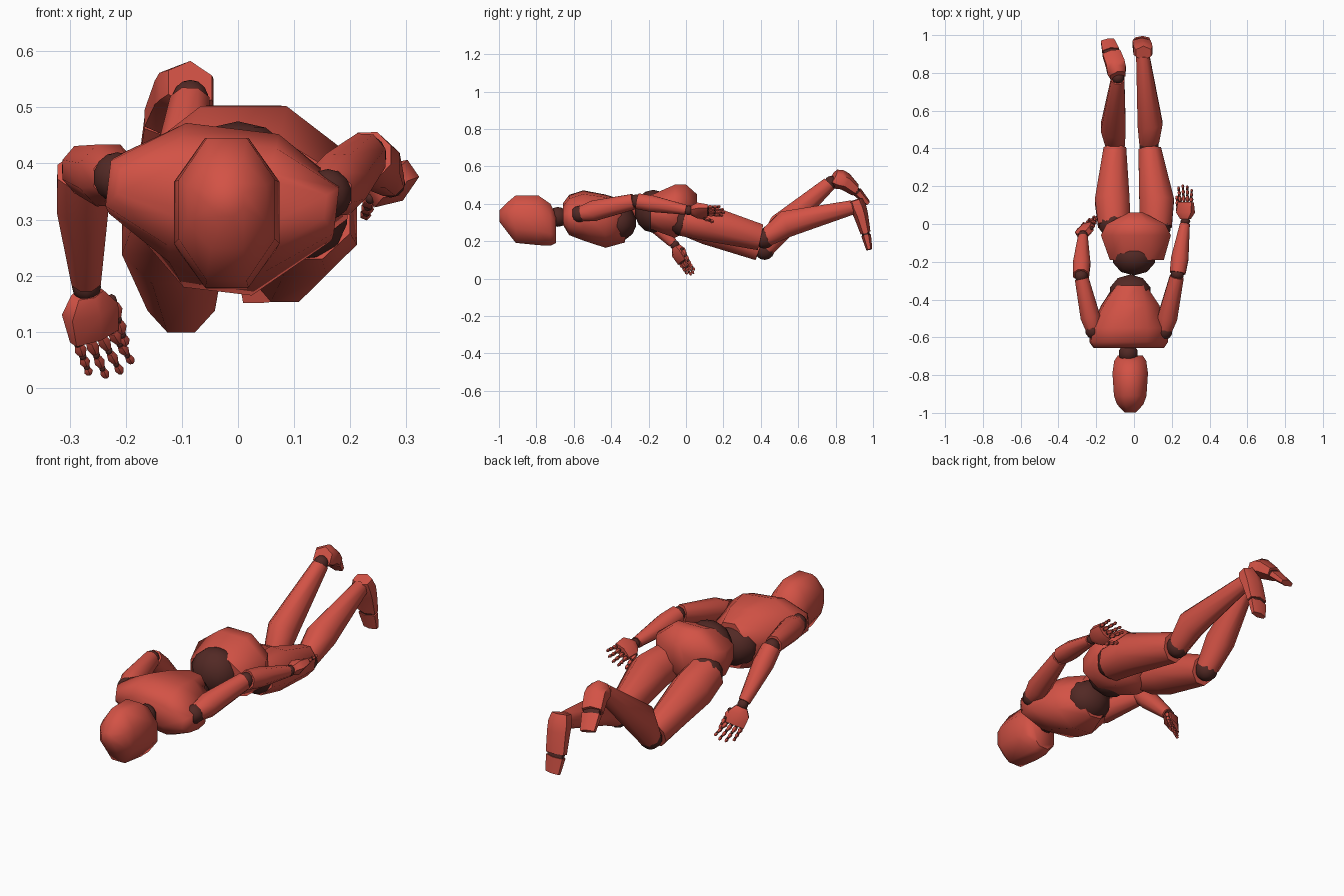
import bpy, bmesh, math
from mathutils import Vector

cube = bpy.data.objects.get("Cube")
if cube:
    bpy.data.objects.remove(cube, do_unlink=True)


def material(name, color):
    m = bpy.data.materials.new(name)
    m.use_nodes = True
    m.diffuse_color = color
    bsdf = m.node_tree.nodes["Principled BSDF"]
    bsdf.inputs["Base Color"].default_value = color
    bsdf.inputs["Roughness"].default_value = 0.7
    return m


RED = material("red_shell", (0.65, 0.085, 0.06, 1))
DARK = material("dark_joint", (0.085, 0.022, 0.018, 1))


def finish(name, bm, mat):
    bmesh.ops.recalc_face_normals(bm, faces=bm.faces)
    mesh = bpy.data.meshes.new(name)
    bm.to_mesh(mesh)
    bm.free()
    mesh.materials.append(mat)
    ob = bpy.data.objects.new(name, mesh)
    bpy.context.collection.objects.link(ob)
    bpy.ops.object.select_all(action='DESELECT')
    ob.select_set(True)
    bpy.context.view_layer.objects.active = ob
    bpy.ops.object.shade_smooth_by_angle(angle=math.radians(60))


def loft(name, rings, side=(1, 0, 0), axis=None, sides=8, mat=RED):
    """Skin through (centre, half width, half depth) rings."""
    axis = Vector(axis) if axis else Vector(rings[-1][0]) - Vector(rings[0][0])
    axis.normalize()
    side = Vector(side)
    side = (side - axis * side.dot(axis)).normalized()
    depth = axis.cross(side)
    fit = 1 / math.cos(math.pi / sides)
    bm = bmesh.new()
    loops = []
    for c, w, d in rings:
        loop = []
        for i in range(sides):
            a = math.tau * (i + 0.5) / sides
            loop.append(bm.verts.new(Vector(c) + fit * (
                side * w * math.cos(a) + depth * d * math.sin(a))))
        loops.append(loop)
    for a, b in zip(loops, loops[1:]):
        for i in range(sides):
            j = (i + 1) % sides
            bm.faces.new((a[i], a[j], b[j], b[i]))
    bm.faces.new(loops[0])
    bm.faces.new(loops[-1])
    finish(name, bm, mat)


def joint(name, center, radii, u=10, v=7):
    bm = bmesh.new()
    bmesh.ops.create_uvsphere(bm, u_segments=u, v_segments=v, radius=1)
    if isinstance(radii, float):
        radii = (radii,) * 3
    bmesh.ops.scale(bm, vec=radii, verts=bm.verts)
    bmesh.ops.translate(bm, vec=center, verts=bm.verts)
    finish(name, bm, DARK)


# Head, neck and torso, lying face down along y
Y = (0, 1, 0)
loft("head", [((-.02, -.998, .335), .03, .03),
              ((-.02, -.955, .328), .07, .08),
              ((-.02, -.91, .318), .086, .127),
              ((-.02, -.79, .312), .094, .133),
              ((-.02, -.725, .288), .085, .112),
              ((-.02, -.695, .265), .065, .075)], axis=Y)
joint("neck", (-.03, -.685, .33), .053)
loft("chest", [((-.028, -.657, .345), .185, .05),
               ((-.028, -.625, .34), .205, .098),
               ((-.025, -.55, .338), .2, .125),
               ((-.02, -.43, .307), .148, .136),
               ((-.02, -.325, .305), .08, .108)], side=(1, 0, -.12), axis=Y)
joint("upper_abdomen", (-.02, -.365, .30), (.115, .1, .1))
joint("lower_abdomen", (0, -.175, .36), (.12, .1, .115))
loft("pelvis", [((.015, -.19, .355), .143, .09),
                ((.01, -.06, .36), .185, .142),
                ((.01, 0, .375), .155, .128),
                ((.01, .06, .38), .04, .07)], axis=Y)


# Legs
def leg(s, hip, thigh, knee, calf, ankle):
    hip, thigh, knee, calf, ankle = map(Vector, (hip, thigh, knee, calf, ankle))
    joint(s + "_hip", hip + Vector((0, .01, 0)), .085)
    loft(s + "_thigh", [(hip, .085, .082), (thigh, .092, .095),
                        (thigh.lerp(knee, .92), .06, .07)])
    joint(s + "_knee", knee, .055)
    loft(s + "_shin", [(knee.lerp(calf, .08), .052, .05), (calf, .066, .072),
                       (calf.lerp(ankle, .97), .035, .038)])
    joint(s + "_ankle", ankle, .034)


leg("left", (.115, -.02, .31), (.12, .12, .295), (.08, .42, .215),
    (.085, .53, .29), (.045, .905, .385))
leg("right", (-.105, -.01, .315), (-.115, .12, .275), (-.1, .42, .155),
    (-.11, .51, .28), (-.085, .775, .515))


# Feet: heel, instep and a hinged toe block
def foot(s, heel, arch, ball, tip, thick):
    heel, arch, ball, tip = map(Vector, (heel, arch, ball, tip))
    loft(s + "_foot", [(heel, .04, thick), (heel.lerp(arch, .45), .05, thick * 1.15),
                       (arch, .05, thick), (ball, .048, thick * .7)], sides=6)
    loft(s + "_toe_joint", [(ball.lerp(tip, -.1), .04, .018),
                            (ball.lerp(tip, .2), .04, .018)], sides=6, mat=DARK)
    loft(s + "_toes", [(ball.lerp(tip, .15), .045, .023), (tip, .036, .014)], sides=6)


foot("left", (.05, .905, .42), (.045, .935, .34), (.04, .96, .245),
     (.045, .98, .155), .034)
foot("right", (-.085, .785, .54), (-.1, .85, .52), (-.12, .905, .475),
     (-.14, .97, .405), .042)


# Hands: palm, four jointed fingers and a thumb
def digit(name, base, direction, across, length, r):
    p = Vector(base)
    for k in range(3):
        q = p + direction * length * (.42 - .08 * k)
        joint(f"{name}_knuckle_{k + 1}", p, r * .95, 6, 4)
        loft(f"{name}_segment_{k + 1}",
             [(p.lerp(q, .18), r * .75, r * .75), (p.lerp(q, .5), r, r),
              (p.lerp(q, .9), r * .55, r * .55)], side=across, sides=5)
        p = q
        r *= .85


def hand(s, wrist, direction, across, curl, thumb_way, thumb_side):
    wrist, d = Vector(wrist), Vector(direction).normalized()
    a = Vector(across)
    a = (a - d * a.dot(d)).normalized()
    joint(s + "_wrist", wrist, .026, 8, 6)
    loft(s + "_palm", [(wrist + d * .012, .026, .023), (wrist + d * .045, .048, .032),
                       (wrist + d * .1, .044, .02)], side=a, sides=6)
    for i, (name, length) in enumerate(
            (("index", .085), ("middle", .095), ("ring", .09), ("little", .07))):
        off = (1.5 - i) * .023 * thumb_side
        way = (Vector(curl).normalized() + a * off * 3).normalized()
        digit(f"{s}_{name}_finger", wrist + d * .1 + a * off, way, a, length, .0095)
    digit(s + "_thumb", wrist + d * .045 + a * thumb_side * .045,
          Vector(thumb_way).normalized(), a, .095, .012)


# Arms
def arm(s, shoulder, elbow, wrist):
    shoulder, elbow, wrist = map(Vector, (shoulder, elbow, wrist))
    joint(s + "_shoulder", shoulder, .045)
    loft(s + "_upper_arm", [(shoulder.lerp(elbow, .04), .04, .04),
                            (shoulder.lerp(elbow, .25), .052, .055),
                            (shoulder.lerp(elbow, .95), .037, .042)])
    joint(s + "_elbow", elbow, .036)
    loft(s + "_forearm", [(elbow.lerp(wrist, .02), .042, .042),
                          (elbow.lerp(wrist, .3), .046, .044),
                          (elbow.lerp(wrist, .95), .026, .026)])


arm("left", (.16, -.57, .345), (.23, -.265, .415), (.272, .015, .365))
hand("left", (.272, .015, .365), (.02, 1, -.02), (.8, 0, .55),
     (-.05, 1, -.02), (-.1, .9, -.35), -1)
arm("right", (-.215, -.565, .375), (-.28, -.275, .39), (-.27, -.06, .18))
hand("right", (-.27, -.06, .18), (.14, .45, -.88), (.85, .5, .1),
     (.35, .5, -.7), (.25, .45, -.8), 1)
